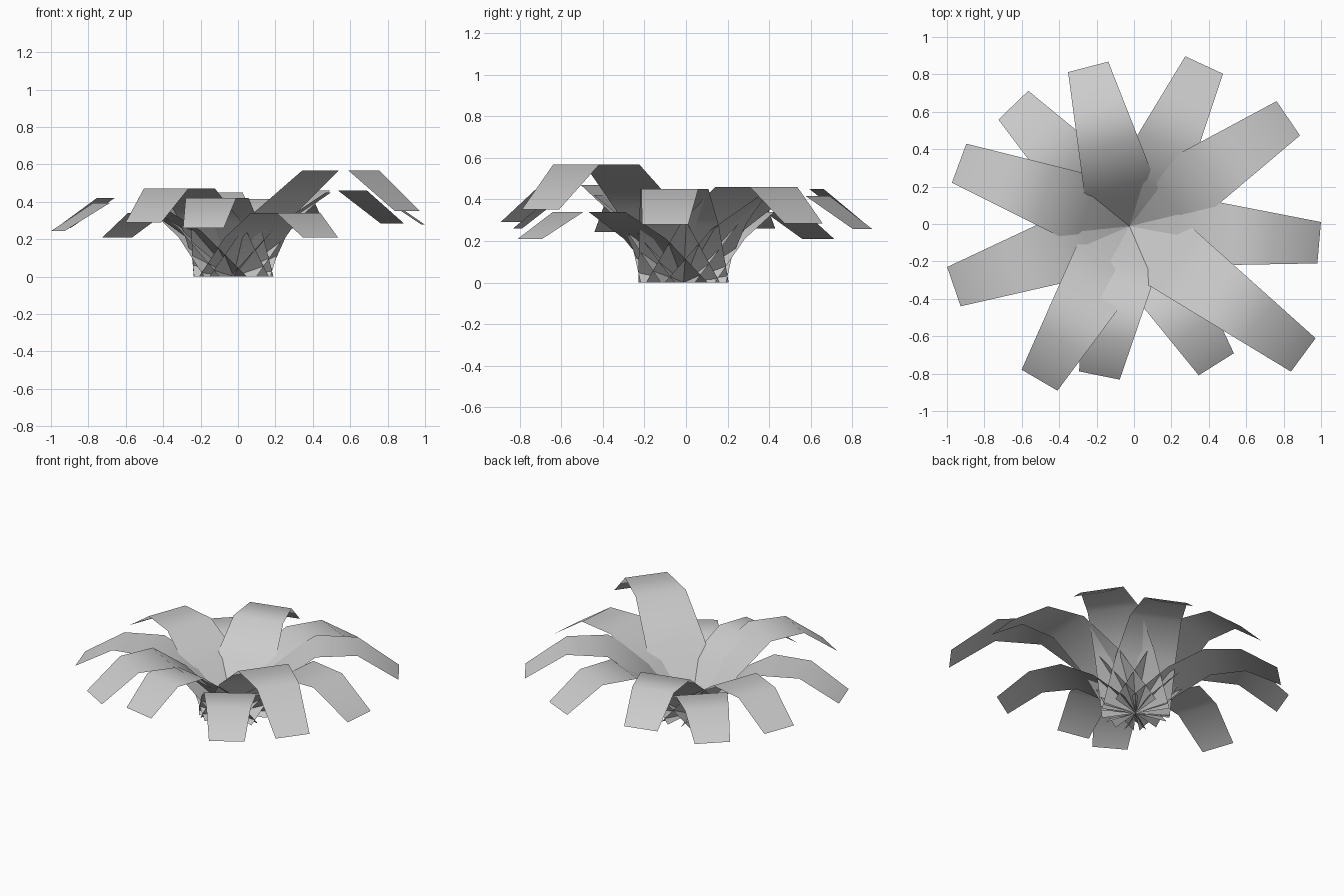
import bpy
import bmesh
from math import sin, pi
from mathutils import Vector

cube = bpy.data.objects.get("Cube")
if cube:
    bpy.data.objects.remove(cube)

# Single leaf colour
leaf_grey = bpy.data.materials.new("leaf_grey")
leaf_grey.use_nodes = True
colour = (0.6, 0.6, 0.6, 1)
leaf_grey.diffuse_color = colour
leaf_grey.node_tree.nodes["Principled BSDF"].inputs["Base Color"].default_value = colour

ROOT = Vector((-0.024, -0.012, 0))
ROOT_HALF, TIP_HALF = 0.218, 0.111
SEGMENTS = 4


def make_leaf(name, tip_x, tip_y, peak):
    """Tapered strip that arches up from the root and droops at its tip."""
    reach = Vector((tip_x, tip_y, 0)) - ROOT
    side = Vector((-reach.y, reach.x, 0)).normalized()
    arch = peak / sin(0.4 * pi)
    bm = bmesh.new()
    rows = []
    for i in range(SEGMENTS + 1):
        t = i / SEGMENTS
        centre = ROOT + reach * t
        centre.z = arch * sin(0.8 * pi * t)
        half = ROOT_HALF + (TIP_HALF - ROOT_HALF) * t
        rows.append((bm.verts.new(centre - side * half),
                     bm.verts.new(centre + side * half)))
    for (r0, l0), (r1, l1) in zip(rows, rows[1:]):
        bm.faces.new((r0, r1, l1, l0)).smooth = True
    mesh = bpy.data.meshes.new(name)
    bm.to_mesh(mesh)
    bm.free()
    mesh.materials.append(leaf_grey)
    leaf = bpy.data.objects.new(name, mesh)
    bpy.context.collection.objects.link(leaf)


# Tip x, tip y and peak height of each leaf, counter-clockwise from the left
leaves = [
    (0.99, -0.10, 0.45),
    (0.825, 0.565, 0.46),
    (0.375, 0.85, 0.415),
    (-0.245, 0.84, 0.45),
    (-0.645, 0.635, 0.34),
    (-0.935, 0.325, 0.42),
    (-0.963, -0.335, 0.395),
    (-0.505, -0.835, 0.47),
    (-0.185, -0.81, 0.42),
    (0.44, -0.75, 0.34),
    (0.905, -0.70, 0.567),
]
for number, leaf in enumerate(leaves, 1):
    make_leaf(f"leaf_{number}", *leaf)
